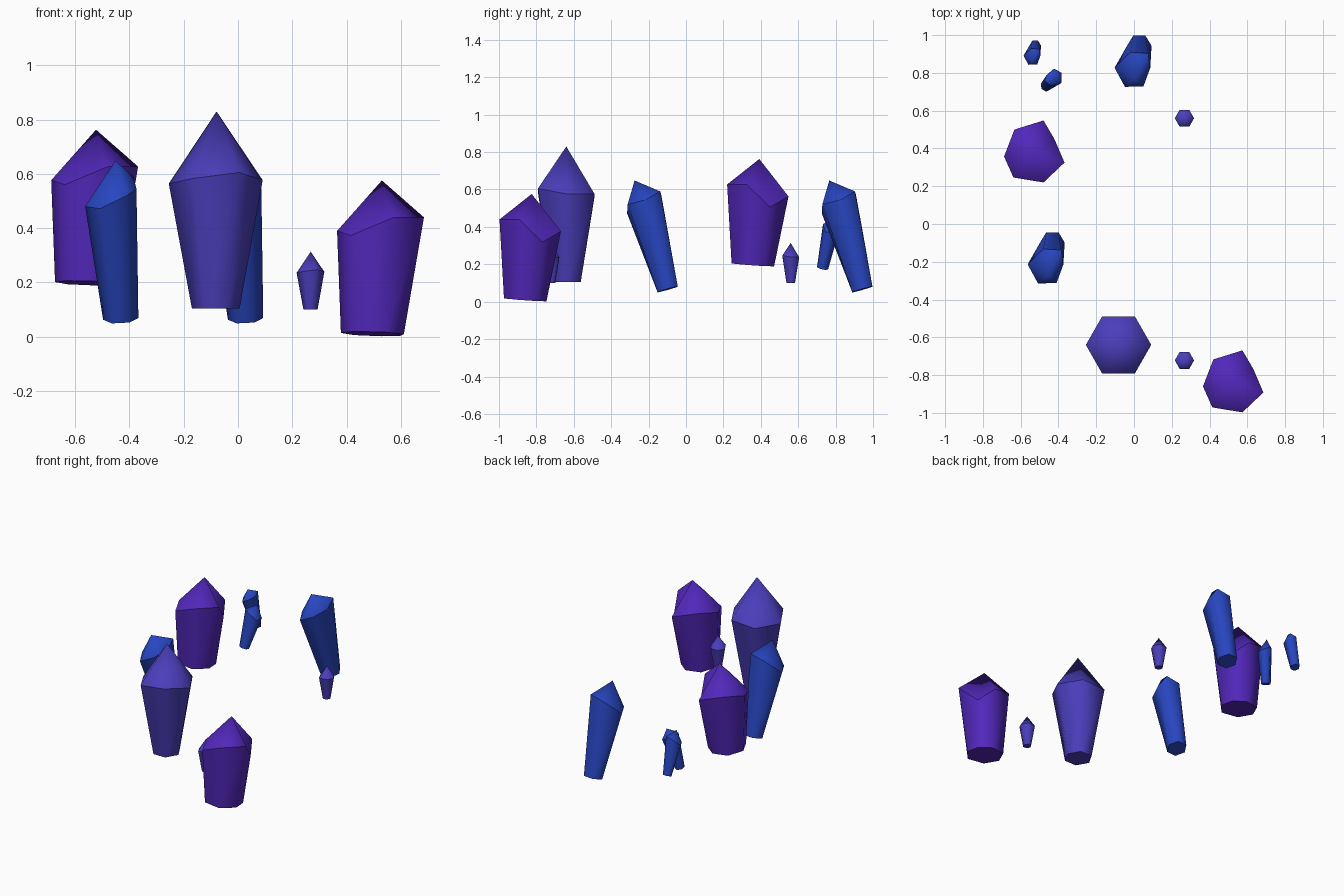
import bpy, bmesh
from math import cos, sin, radians
from mathutils import Matrix, Vector

if "Cube" in bpy.data.objects:
    bpy.data.objects.remove(bpy.data.objects["Cube"])


def material(name, rgb):
    m = bpy.data.materials.new(name)
    m.diffuse_color = (*rgb, 1)
    m.use_nodes = True
    m.node_tree.nodes["Principled BSDF"].inputs["Base Color"].default_value = m.diffuse_color
    return m


def crystal_mesh(name, base, shoulder, apex, mat):
    """Tapered shaft between two rings, capped by a point; creased at the rings."""
    bm = bmesh.new()
    lo = [bm.verts.new(p) for p in base]
    hi = [bm.verts.new(p) for p in shoulder]
    tip = bm.verts.new(apex)
    n = len(lo)
    bm.faces.new(lo[::-1])
    for i in range(n):
        j = (i + 1) % n
        bm.faces.new((lo[i], lo[j], hi[j], hi[i]))
        bm.faces.new((hi[i], hi[j], tip))
    bmesh.ops.recalc_face_normals(bm, faces=bm.faces)
    for f in bm.faces:
        f.smooth = True
    for e in bm.edges:
        if (e.verts[0] in lo and e.verts[1] in lo) or (e.verts[0] in hi and e.verts[1] in hi):
            e.smooth = False
    me = bpy.data.meshes.new(name)
    bm.to_mesh(me)
    bm.free()
    me.materials.append(mat)
    return me


def place(name, me, loc, scale=1, turn=0):
    ob = bpy.data.objects.new(name, me)
    bpy.context.collection.objects.link(ob)
    ob.matrix_world = (Matrix.Translation(loc) @ Matrix.Rotation(radians(turn), 4, 'Z')
                       @ Matrix.Scale(scale, 4))


def ring(angles, rx, ry, sx=0, sy=0):
    """Ring around the origin, its plane sloped by sx, sy."""
    pts = [(rx * cos(radians(a)), ry * sin(radians(a))) for a in angles]
    return [(x, y, sx * x + sy * y) for x, y in pts]


def local(points, origin):
    return [Vector(p) - Vector(origin) for p in points]


indigo = material("indigo", (0.070, 0.048, 0.50))
purple = material("purple", (0.084, 0.021, 0.50))
blue = material("blue", (0.021, 0.061, 0.53))

# Upright six-sided crystal
hexa = [0, 60, 120, 180, 240, 300]
heights = [0.472, 0.470, 0.460, 0.459, 0.478, 0.500]
top = [(x, y, h) for (x, y, _), h in zip(ring(hexa, 0.173, 0.175), heights)]
upright = crystal_mesh("upright_crystal", ring(hexa, 0.088, 0.089), top, (0.003, 0, 0.725), indigo)
place("upright_crystal_large", upright, (-0.082, -0.64, 0.105))
place("upright_crystal_small_front", upright, (0.267, -0.722, 0.10), 0.295)
place("upright_crystal_small_back", upright, (0.267, 0.56, 0.10), 0.295)

# Broad crystal with a notched shoulder
o = (0.497, -0.862, 0.011)
top = [(0.365, -0.86, 0.39), (0.415, -0.971, 0.373), (0.574, -0.997, 0.44), (0.685, -0.892, 0.44),
       (0.632, -0.768, 0.318), (0.574, -0.669, 0.376), (0.42, -0.717, 0.42)]
broad = crystal_mesh("broad_crystal",
                     ring([180, 232, 292, 345, 30, 75, 127], 0.118, 0.12, -0.03, -0.07),
                     local(top, o), local([(0.53, -0.825, 0.576)], o)[0], purple)
place("broad_crystal_front", broad, o)
place("broad_crystal_back", broad, (o[0] - 1.053, o[1] + 1.217, o[2] + 0.187))

# Leaning crystal
o = (-0.432, -0.098, 0.066)
top = [(-0.563, -0.214, 0.48), (-0.508, -0.315, 0.472), (-0.41, -0.312, 0.52),
       (-0.374, -0.215, 0.545), (-0.385, -0.138, 0.59), (-0.48, -0.132, 0.57)]
lean = crystal_mesh("leaning_crystal",
                    ring([180, 240, 300, 0, 60, 120], 0.065, 0.062, 0.05, 0.28),
                    local(top, o), local([(-0.452, -0.275, 0.648)], o)[0], blue)
place("leaning_crystal_left", lean, o)
place("leaning_crystal_back", lean, (o[0] + 0.46, o[1] + 1.041, o[2]))
place("leaning_crystal_small_outer", lean, (-0.523, 0.945, 0.225), 0.47)
place("leaning_crystal_small_inner", lean, (-0.465, 0.73, 0.178), 0.47, 150)
